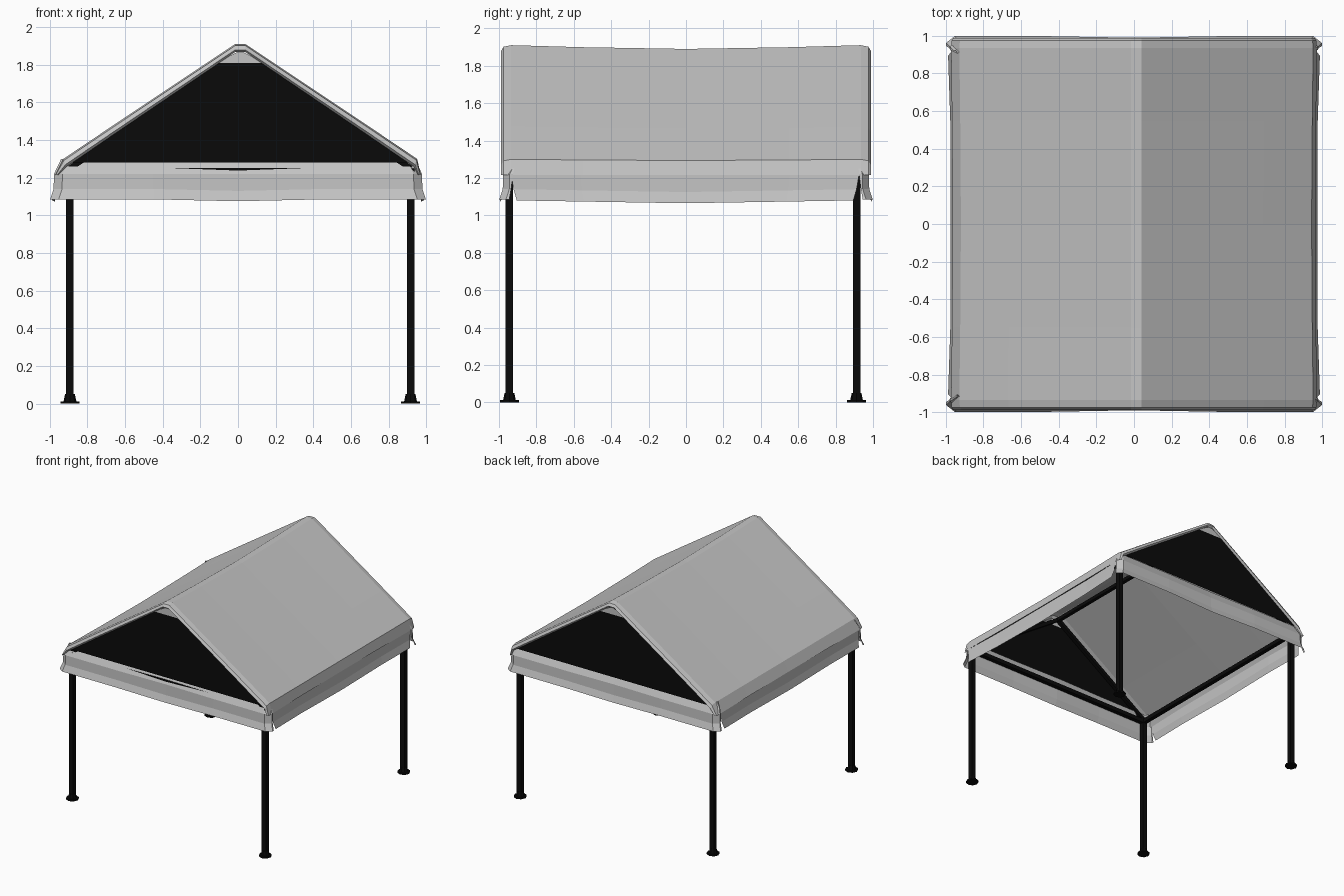
import bpy
from mathutils import Vector

cube = bpy.data.objects.get("Cube")
if cube:
    bpy.data.objects.remove(cube, do_unlink=True)


def make_material(name, value):
    m = bpy.data.materials.new(name)
    m.use_nodes = True
    color = (value, value, value, 1)
    m.diffuse_color = color
    bsdf = m.node_tree.nodes["Principled BSDF"]
    bsdf.inputs["Base Color"].default_value = color
    bsdf.inputs["Roughness"].default_value = 0.8
    return m


fabric = make_material("grey fabric", 0.55)
black = make_material("black metal and mesh", 0.003)
CX, CY = 0.012, -0.016      # frame centre
LX, LY = 0.905, 0.928       # leg spacing from the frame centre


def add_mesh(name, verts, faces, *mats):
    mesh = bpy.data.meshes.new(name)
    mesh.from_pydata(verts, [], faces)
    for m in mats:
        mesh.materials.append(m)
    obj = bpy.data.objects.new(name, mesh)
    bpy.context.collection.objects.link(obj)
    return obj


def sheet(name, rows, flip=False):
    """Fabric sheet lofted through equal-length rows of points."""
    n = len(rows[0])
    faces = []
    for r in range(len(rows) - 1):
        for c in range(n - 1):
            a = r * n + c
            f = (a, a + 1, a + n + 1, a + n)
            faces.append(f[::-1] if flip else f)
    return add_mesh(name, [p for row in rows for p in row], faces, fabric)


def bar(name, p, q, size=0.035):
    """Square tube between two points."""
    p, q = Vector(p), Vector(q)
    bpy.ops.mesh.primitive_cube_add(size=1, location=(p + q) / 2)
    obj = bpy.context.object
    obj.name = name
    obj.scale = (size, size, (q - p).length)
    obj.rotation_euler = (q - p).to_track_quat("Z", "Y").to_euler()
    obj.data.materials.append(black)
    return obj


# Roof cover: gable profile lofted front to back, with rolled ends and a sagging middle
half = [(0.027, 1.91), (0.68, 1.475), (0.94, 1.30), (0.972, 1.215)]
profile = [(-x, z) for x, z in reversed(half)] + half
front_stations = [(-0.972, 0.042, 0), (-0.988, 0.03, 0), (-0.975, 0.008, 0),
                  (-0.935, 0, 0), (-0.55, 0, 0.012)]
stations = front_stations + [(0, 0, 0.022)] + [(-y, d, s) for y, d, s in reversed(front_stations)]
rows = []
for y, drop, sag in stations:
    row = []
    for x, z in profile:
        low = z < 1.25
        px = x * (1 - 0.4 * drop - 0.4 * sag) + (0 if low else CX)
        row.append((px, y, z - (0 if low else drop + sag * (z - 1))))
    rows.append(row)
sheet("roof_cover", rows)

# Side flaps hanging from the eaves
for side, name in ((1, "left_flap"), (-1, "right_flap")):
    rows = []
    for z, x, end in ((1.215, 0.972, 0.93), (1.14, 0.973, 0.917), (1.08, 0.988, 0.9)):
        rows.append([(side * (x - (0.012 if abs(t) < 0.7 else 0)), t * end - 0.005,
                      z - 0.015 * (1 - abs(t)) * (z < 1.2)) for t in (-1, -0.6, 0, 0.6, 1)])
    sheet(name, rows, side > 0)

# Front and back valances, wrapping round the corners
for side, name in ((-1, "front_valance"), (1, "back_valance")):
    rows = []
    for z, d, tail in ((1.30, -0.02, 0.92), (1.22, 0.018, 0.925),
                       (1.14, 0.02, 0.935), (1.085, 0.038, 0.945)):
        e = 0.96 + d
        right = [(0, e - 0.008), (0.45, e), (e - 0.045, e), (e, e - 0.035), (e, tail)]
        path = [(-x, y) for x, y in reversed(right[1:])] + right
        rows.append([(x, side * y, z - (0.01 if x == 0 and z < 1.2 else 0)) for x, y in path])
    sheet(name, rows, side < 0)

# Gable panels: black mesh with a fabric peak
for side, name in ((-1, "front_gable"), (1, "back_gable")):
    outline = [(-0.9, 1.28), (0.9, 1.28), (0.9, 1.30), (0.13, 1.81),
               (0, 1.875), (-0.13, 1.81), (-0.9, 1.30)]
    verts = [(x + CX, side * 0.971, z) for x, z in outline]
    faces = [(0, 1, 2, 3, 5, 6), (3, 4, 5)]
    if side > 0:
        faces = [f[::-1] for f in faces]
    gable = add_mesh(name, verts, faces, black, fabric)
    for f in gable.data.polygons:
        f.material_index = 1 if f.center.z > 1.81 else 0

# Legs and feet
for sx, xn in ((1, "left"), (-1, "right")):
    for sy, yn in ((-1, "front"), (1, "back")):
        x, y = CX + sx * LX, CY + sy * LY
        bar(f"{yn}_{xn}_leg", (x, y, 0.01), (x, y, 1.25), 0.04)
        for part, r1, r2, z0, z1 in (("foot_plate", 0.05, 0.05, 0, 0.012),
                                     ("foot_socket", 0.034, 0.026, 0.012, 0.05)):
            bpy.ops.mesh.primitive_cone_add(vertices=8, radius1=r1, radius2=r2,
                                            depth=z1 - z0, location=(x, y, (z0 + z1) / 2))
            bpy.context.object.name = f"{yn}_{xn}_{part}"
            bpy.context.object.data.materials.append(black)

# Roof frame: eave beams, end beams, rafters and ridge
for sx, xn in ((1, "left"), (-1, "right")):
    x = CX + sx * LX
    bar(f"{xn}_eave_beam", (x, CY - LY, 1.235), (x, CY + LY, 1.235))
    for sy, yn in ((-1, "front"), (1, "back")):
        y = CY + sy * LY
        bar(f"{yn}_{xn}_rafter", (x, y, 1.25), (CX, y, 1.855), 0.03)
for sy, yn in ((-1, "front"), (1, "back")):
    y = CY + sy * LY
    bar(f"{yn}_beam", (CX - LX, y, 1.235), (CX + LX, y, 1.235))
bar("ridge_beam", (CX, CY - LY, 1.85), (CX, CY + LY, 1.85), 0.03)
